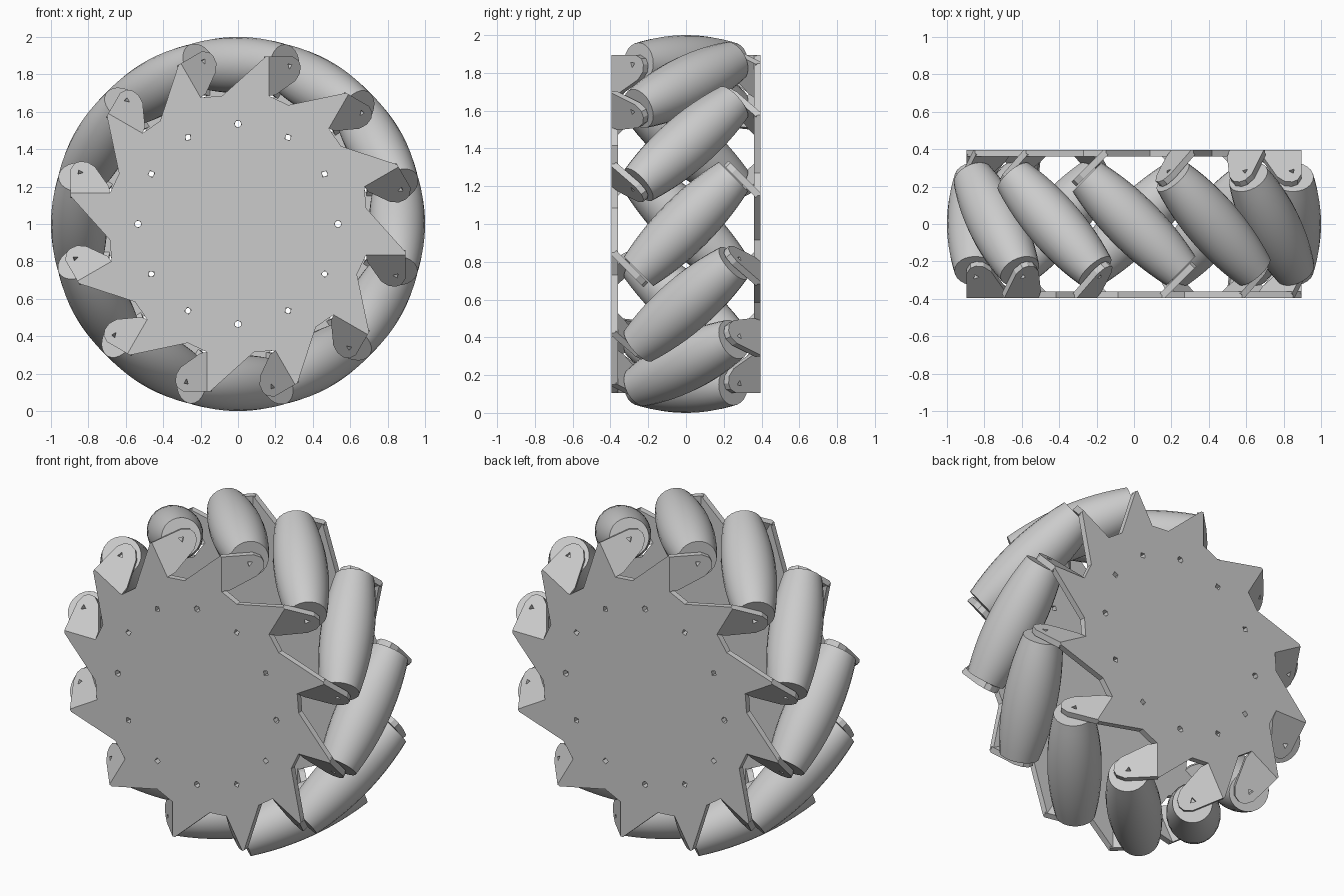
import bpy, bmesh, math
from mathutils import Matrix, Vector

if "Cube" in bpy.data.objects:
    bpy.data.objects.remove(bpy.data.objects["Cube"], do_unlink=True)

COUNT = 12
STEP = math.tau / COUNT
C = math.sqrt(0.5)
FACE_Y = -0.395      # outer face of the front plate
THICK = 0.035        # sheet thickness
FOLD_X = 0.165       # where each tooth is bent inward
AXLE_R = 0.85        # distance of roller axles from the hub axis

grey = bpy.data.materials.new("light_grey")
grey.use_nodes = True
grey.diffuse_color = (0.6, 0.6, 0.6, 1)
grey.node_tree.nodes["Principled BSDF"].inputs["Base Color"].default_value = (0.6, 0.6, 0.6, 1)


def frame(x, y, z, origin):
    """Placement matrix from three axes and an origin."""
    m = Matrix((x, y, z)).transposed().to_4x4()
    m.translation = origin
    return m


def add(name, mesh, matrix):
    ob = bpy.data.objects.new(name, mesh)
    bpy.context.collection.objects.link(ob)
    ob.matrix_world = matrix
    return ob


def ring(cx, cy, radius, sides, turn=0.0):
    return [(cx + radius * math.cos(turn + math.tau * i / sides),
             cy + radius * math.sin(turn + math.tau * i / sides)) for i in range(sides)]


def sheet(name, loops):
    """Flat sheet from an outline and its holes."""
    curve = bpy.data.curves.new(name + "_outline", "CURVE")
    curve.dimensions = "2D"
    curve.fill_mode = "BOTH"
    curve.extrude = THICK / 2
    for loop in loops:
        spline = curve.splines.new("POLY")
        spline.points.add(len(loop) - 1)
        for p, (x, y) in zip(spline.points, loop):
            p.co = (x, y, 0, 1)
        spline.use_cyclic_u = True
    temp = bpy.data.objects.new(name + "_helper", curve)
    bpy.context.collection.objects.link(temp)
    mesh = bpy.data.meshes.new_from_object(
        temp.evaluated_get(bpy.context.evaluated_depsgraph_get()))
    bpy.data.objects.remove(temp, do_unlink=True)
    mesh.name = name
    mesh.shade_flat()
    mesh.materials.clear()
    mesh.materials.append(grey)
    return mesh


def roller_mesh(half=0.355, mid=0.15, drop=0.04, rings=12, sides=24):
    """Barrel-shaped roller along local z."""
    bm = bmesh.new()
    rows = []
    for j in range(rings + 1):
        s = 2 * j / rings - 1
        rows.append([bm.verts.new((x, y, s * half))
                     for x, y in ring(0, 0, mid - drop * s * s, sides)])
    for a, b in zip(rows, rows[1:]):
        for i in range(sides):
            k = (i + 1) % sides
            bm.faces.new((a[i], a[k], b[k], b[i])).smooth = True
    bm.faces.new(rows[0][::-1])
    bm.faces.new(rows[-1])
    mesh = bpy.data.meshes.new("roller")
    bm.to_mesh(mesh)
    bm.free()
    mesh.materials.append(grey)
    return mesh


# Saw-toothed side plate with a circle of bolt holes
tooth = [(-0.15, 0.68), (-0.085, 0.685), (0.15, 0.896), (FOLD_X, 0.896), (FOLD_X, 0.685)]
outline = []
for k in range(COUNT):
    ca, sa = math.cos(k * STEP), math.sin(k * STEP)
    outline += [(x * ca + y * sa, y * ca - x * sa) for x, y in tooth]
holes = [ring(0.535 * math.cos(k * STEP), 0.535 * math.sin(k * STEP), 0.019,
              4 if k % 3 else 6, k) for k in range(COUNT)]
plate = sheet("side_plate", [outline] + holes)

# Bent tab carrying the end of a roller axle
tab = sheet("axle_tab", [
    [(0, 0.685), (0, 0.896), (0.18, 0.896), (0.225, 0.875), (0.24, 0.845),
     (0.235, 0.805), (0.2, 0.765), (0.05, 0.69)],
    ring(0.158, 0.845, 0.018, 3, 0.4)])

roller = roller_mesh()

up = Vector((0, 0, 1))
along = Vector((C, C, 0))
out = Vector((C, -C, 0))
plate_at = frame((1, 0, 0), up, (0, -1, 0), (0, FACE_Y + THICK / 2, 0))
tab_at = frame(along, up, out, Vector((FOLD_X, FACE_Y, 0)) - out * THICK / 2)
roller_at = frame(up, along, -out, (0, 0, AXLE_R))
lift = Matrix.Translation((0, 0, 1))

# Both sides are the same, turned half round
for side, turn in (("front", 0), ("back", math.pi)):
    half_turn = lift @ Matrix.Rotation(turn, 4, "Z")
    add(side + "_plate", plate, half_turn @ plate_at)
    for k in range(COUNT):
        spin = Matrix.Rotation(k * STEP, 4, "Y")
        add(f"{side}_axle_tab_{k + 1}", tab, half_turn @ spin @ tab_at)

# Rollers set at a slant around the rim
for k in range(COUNT):
    add(f"roller_{k + 1}", roller, lift @ Matrix.Rotation(k * STEP, 4, "Y") @ roller_at)
